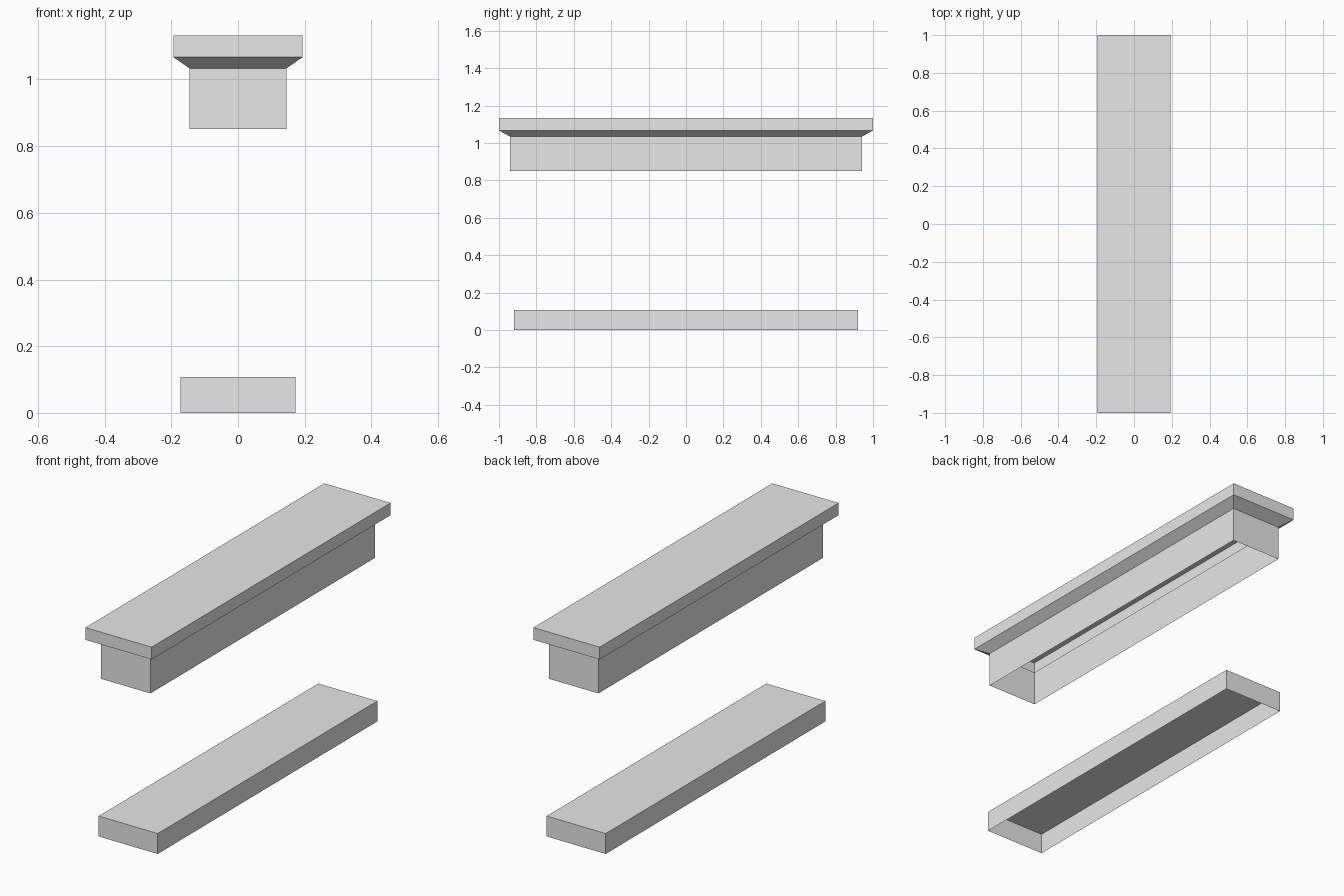
import bpy
import bmesh

# Remove the default cube
cube = bpy.data.objects.get("Cube")
if cube:
    bpy.data.objects.remove(cube, do_unlink=True)

# Single plain grey material
GREY = (0.8, 0.8, 0.8, 1.0)
grey = bpy.data.materials.new("plain_grey")
grey.use_nodes = True
grey.diffuse_color = GREY
grey.node_tree.nodes["Principled BSDF"].inputs["Base Color"].default_value = GREY


def open_shell(name, levels):
    """Stack rectangles (half x, half y, z) from bottom to top, capped on top and open below."""
    bm = bmesh.new()
    rings = []
    for hx, hy, z in levels:
        corners = ((-hx, -hy), (hx, -hy), (hx, hy), (-hx, hy))
        rings.append([bm.verts.new((x, y, z)) for x, y in corners])
    for low, high in zip(rings, rings[1:]):
        for i in range(4):
            j = (i + 1) % 4
            bm.faces.new((low[i], low[j], high[j], high[i]))
    bm.faces.new(rings[-1])
    mesh = bpy.data.meshes.new(name)
    bm.to_mesh(mesh)
    bm.free()
    mesh.materials.append(grey)
    obj = bpy.data.objects.new(name, mesh)
    bpy.context.collection.objects.link(obj)
    return obj


# Low plinth
open_shell("base_plinth", [(0.173, 0.919, 0.0), (0.173, 0.919, 0.108)])

# Upper beam flaring out to a wide flat cap
open_shell("top_beam_and_cap", [
    (0.145, 0.94, 0.851),
    (0.145, 0.94, 1.033),
    (0.194, 1.0, 1.067),
    (0.194, 1.0, 1.132),
])
